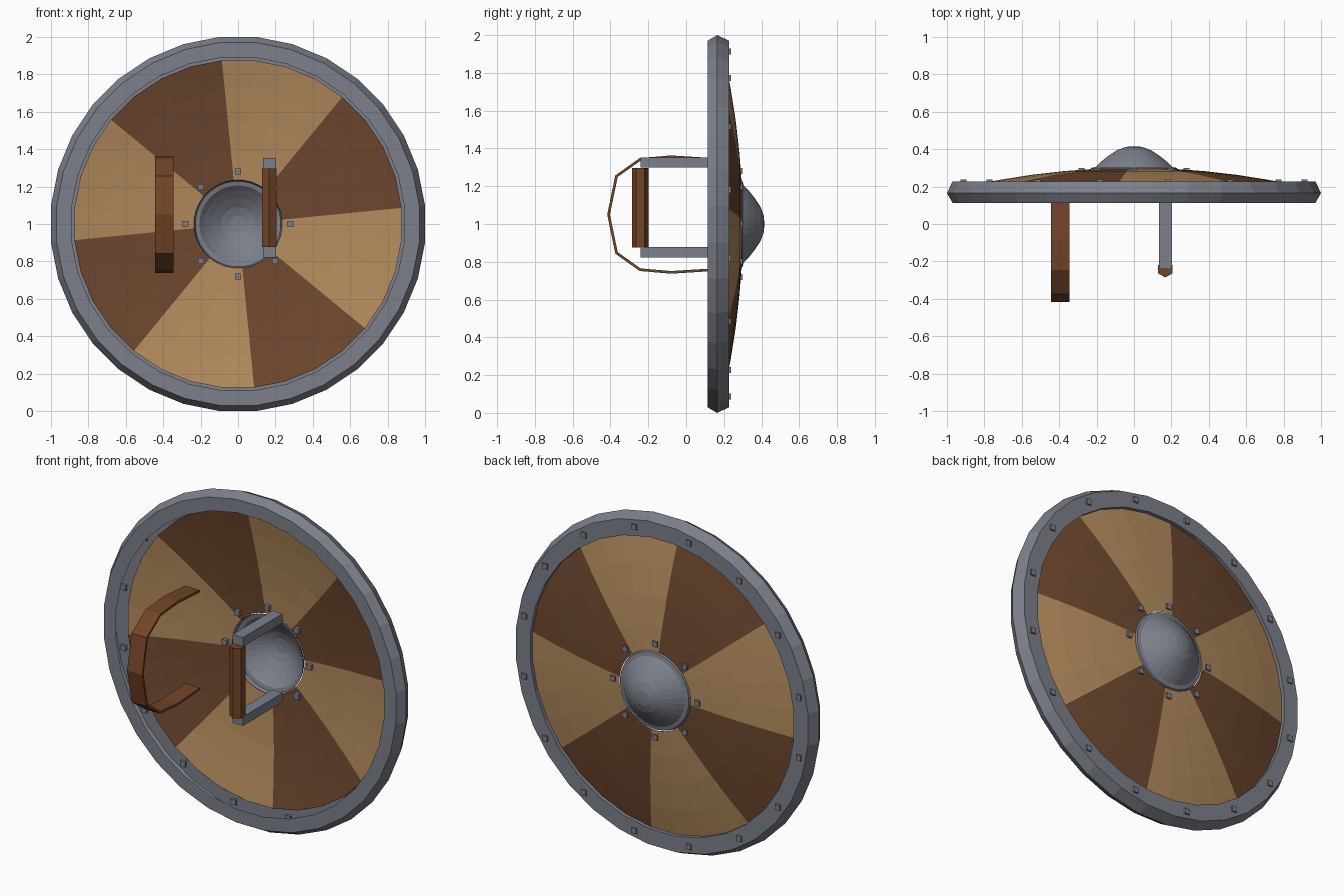
import bpy, bmesh, math
from mathutils import Matrix

if "Cube" in bpy.data.objects:
    bpy.data.objects.remove(bpy.data.objects["Cube"])

SIDES = 32
STEP = 2 * math.pi / SIDES
FLAT = 1 / math.cos(STEP / 2)          # profile radii are measured to the flats


def material(name, rgb):
    m = bpy.data.materials.new(name)
    m.diffuse_color = (*rgb, 1)
    m.use_nodes = True
    m.node_tree.nodes["Principled BSDF"].inputs["Base Color"].default_value = m.diffuse_color
    return m


STEEL = material("steel grey", (0.20, 0.215, 0.255))
TAN = material("tan wood", (0.45, 0.26, 0.11))
BROWN = material("dark brown wood", (0.155, 0.064, 0.028))
LEATHER = material("brown leather", (0.17, 0.058, 0.02))


def finish(name, bm, *mats):
    me = bpy.data.meshes.new(name)
    bm.to_mesh(me)
    bm.free()
    for m in mats:
        me.materials.append(m)
    ob = bpy.data.objects.new(name, me)
    bpy.context.collection.objects.link(ob)
    return ob


def lathe(name, profile, mats, rule=lambda k: 0):
    """Spin (radius, y) points round the y axis through z = 1."""
    bm = bmesh.new()
    rings = []
    for k in range(SIDES):
        a = (k - 0.5) * STEP
        rings.append([bm.verts.new((r * FLAT * math.sin(a), y, 1 + r * FLAT * math.cos(a)))
                      for r, y in profile])
    for k in range(SIDES):
        p, q = rings[k], rings[(k + 1) % SIDES]
        for j in range(len(profile) - 1):
            f = bm.faces.new((p[j], q[j], q[j + 1], p[j + 1]))
            f.material_index = rule(k)
    bmesh.ops.remove_doubles(bm, verts=bm.verts, dist=1e-5)
    return finish(name, bm, *mats)


def box(bm, lo, hi, turn=None):
    size = [b - a for a, b in zip(lo, hi)]
    mid = [(a + b) / 2 for a, b in zip(lo, hi)]
    mat = Matrix.Translation(mid) @ Matrix.Diagonal((*size, 1))
    bmesh.ops.create_cube(bm, size=1, matrix=mat)


def studs(name, count, radius, start, y0, y1, half):
    bm = bmesh.new()
    for i in range(count):
        a = start + i * 2 * math.pi / count
        x, z = radius * math.sin(a), 1 + radius * math.cos(a)
        box(bm, (x - half, y0, z - half), (x + half, y1, z + half))
    return finish(name, bm, STEEL)


# Domed wooden board: eight wedges of alternating colour
def dome(r):
    return 0.30 - 0.1 * (r / 0.9) ** 2


lathe("board", [(r, dome(r)) for r in (0.875, 0.72, 0.55, 0.38, 0.235)],
      (TAN, BROWN), lambda k: (k // 4) % 2)

# Channel-shaped metal rim, open on its inner side
lathe("rim", [(0.89, 0.113), (0.97, 0.113), (1.0, 0.165), (0.97, 0.228),
              (0.875, 0.228), (0.875, 0.205)], (STEEL,))

# Hollow centre boss with a narrow flange
lathe("boss", [(0.235, 0.28), (0.228, 0.30), (0.205, 0.305), (0.18, 0.33), (0.14, 0.362),
               (0.09, 0.395), (0.045, 0.412), (0, 0.416)], (STEEL,))

# Square studs
studs("boss_studs", 8, 0.28, 0, 0.268, 0.30, 0.016)
studs("rim_studs", 16, 0.93, math.pi / 16, 0.212, 0.238, 0.016)

# Handle posts
bm = bmesh.new()
for z in (0.822, 1.298):
    box(bm, (0.133, -0.24, z), (0.202, 0.135, z + 0.055))
finish("handle_posts", bm, STEEL)

# Six-sided grip between the posts
bm = bmesh.new()
bmesh.ops.create_cone(bm, cap_ends=True, segments=6, radius1=0.044, radius2=0.044, depth=0.42,
                      matrix=Matrix.Translation((0.167, -0.242, 1.086)) @ Matrix.Rotation(0, 4, 'Z'))
# keep a corner pointing forward
if max(v.co.y for v in bm.verts) + 0.242 < 0.043:
    bmesh.ops.rotate(bm, verts=bm.verts, cent=(0.167, -0.242, 1.086),
                     matrix=Matrix.Rotation(math.pi / 6, 3, 'Z'))
finish("grip", bm, LEATHER)

# Arm strap: a bent band, mirrored about its middle height
half = [(0.13, 0.293), (-0.08, 0.306), (-0.243, 0.292), (-0.368, 0.203)]
path = [(y, 1.05 + d) for y, d in half] + [(-0.41, 1.05)] + [(y, 1.05 - d) for y, d in half[::-1]]
bm = bmesh.new()
rows = [[bm.verts.new((x, y, z)) for x in (-0.445, -0.345)] for y, z in path]
for p, q in zip(rows, rows[1:]):
    bm.faces.new((p[0], p[1], q[1], q[0]))
strap = finish("arm_strap", bm, LEATHER)
mod = strap.modifiers.new("thickness", 'SOLIDIFY')
mod.thickness = 0.014
mod.offset = 0
mod.use_even_offset = True
